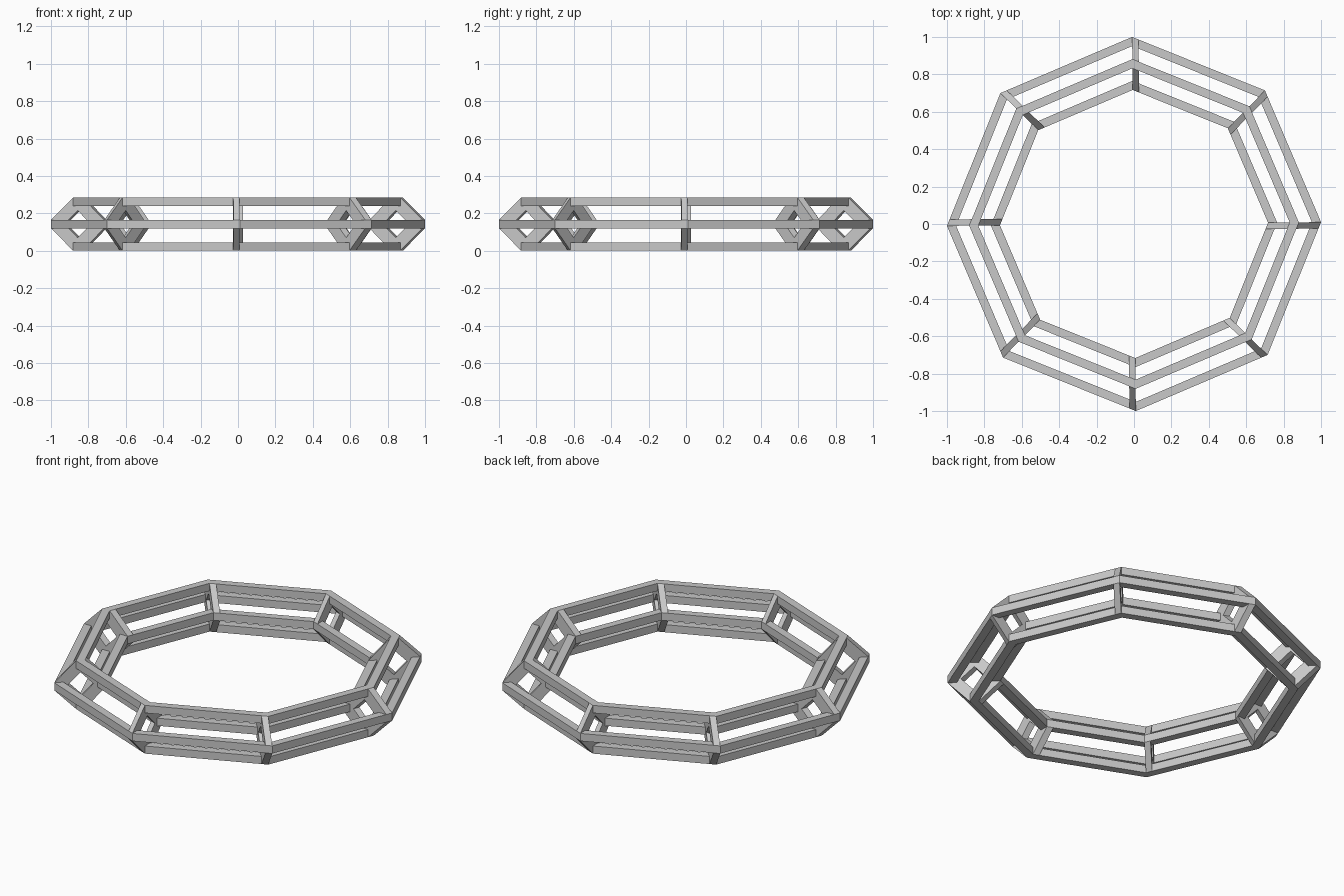
import bpy
import bmesh
from math import cos, sin, pi
from mathutils import Vector

cube = bpy.data.objects.get("Cube")
if cube:
    bpy.data.objects.remove(cube, do_unlink=True)

SIDES = 8
HALF = 0.0225                      # half the bar thickness
HALF_R = HALF / cos(pi / SIDES)    # half thickness measured along a mitred corner
TURN = 0.01                        # slight turn of the octagon
BRACE = 0.037                      # brace width

# Bar centres as (radius, height)
OUTER, TOP, INNER, BOTTOM = (0.9757, 0.1425), (0.857, 0.2625), (0.741, 0.1425), (0.857, 0.0225)

grey = bpy.data.materials.new("plain grey")
grey.use_nodes = True
grey.diffuse_color = (0.58, 0.58, 0.58, 1)
grey.node_tree.nodes["Principled BSDF"].inputs["Base Color"].default_value = (0.58, 0.58, 0.58, 1)


def square(centre):
    """Corners of a bar section, in order round it."""
    r, z = centre
    return [(r + i * HALF_R, z + j * HALF) for i, j in ((-1, -1), (1, -1), (1, 1), (-1, 1))]


def place(point, k):
    """Put a section point on corner k of the octagon."""
    a = TURN + k * 2 * pi / SIDES
    return Vector((point[0] * cos(a), point[0] * sin(a), point[1]))


def finish(name, bm):
    bmesh.ops.recalc_face_normals(bm, faces=bm.faces)
    mesh = bpy.data.meshes.new(name)
    bm.to_mesh(mesh)
    bm.free()
    mesh.materials.append(grey)
    bpy.context.collection.objects.link(bpy.data.objects.new(name, mesh))


def ring(name, centre):
    """Octagonal bar with mitred corners."""
    bm = bmesh.new()
    loops = [[bm.verts.new(place(p, k)) for p in square(centre)] for k in range(SIDES)]
    for k in range(SIDES):
        a, b = loops[k - 1], loops[k]
        for i in range(4):
            bm.faces.new((a[i - 1], a[i], b[i], b[i - 1]))
    finish(name, bm)


def brace(name, start, end, k):
    """Slanted strut between two rings, flush with the bars behind its corner."""
    bm = bmesh.new()
    for p in square(start) + square(end):
        corner = place(p, k)
        back = (place(p, k - 1) - corner).normalized() * BRACE
        bm.verts.new(corner)
        bm.verts.new(corner + back)
    hull = bmesh.ops.convex_hull(bm, input=bm.verts)
    spare = {v for v in hull["geom_interior"] + hull["geom_unused"] if isinstance(v, bmesh.types.BMVert)}
    bmesh.ops.delete(bm, geom=list(spare), context='VERTS')
    bmesh.ops.dissolve_limit(bm, angle_limit=0.01, verts=bm.verts, edges=bm.edges)
    finish(name, bm)


# Four octagonal rings
for name, centre in (("outer", OUTER), ("top", TOP), ("inner", INNER), ("bottom", BOTTOM)):
    ring(name + "_ring", centre)

# Diamond of four braces at every corner
diamond = [OUTER, TOP, INNER, BOTTOM]
names = ["lower_outer", "upper_outer", "upper_inner", "lower_inner"]
for k in range(SIDES):
    for i in range(4):
        brace(f"{names[i]}_brace_{k + 1}", diamond[i - 1], diamond[i], k)
